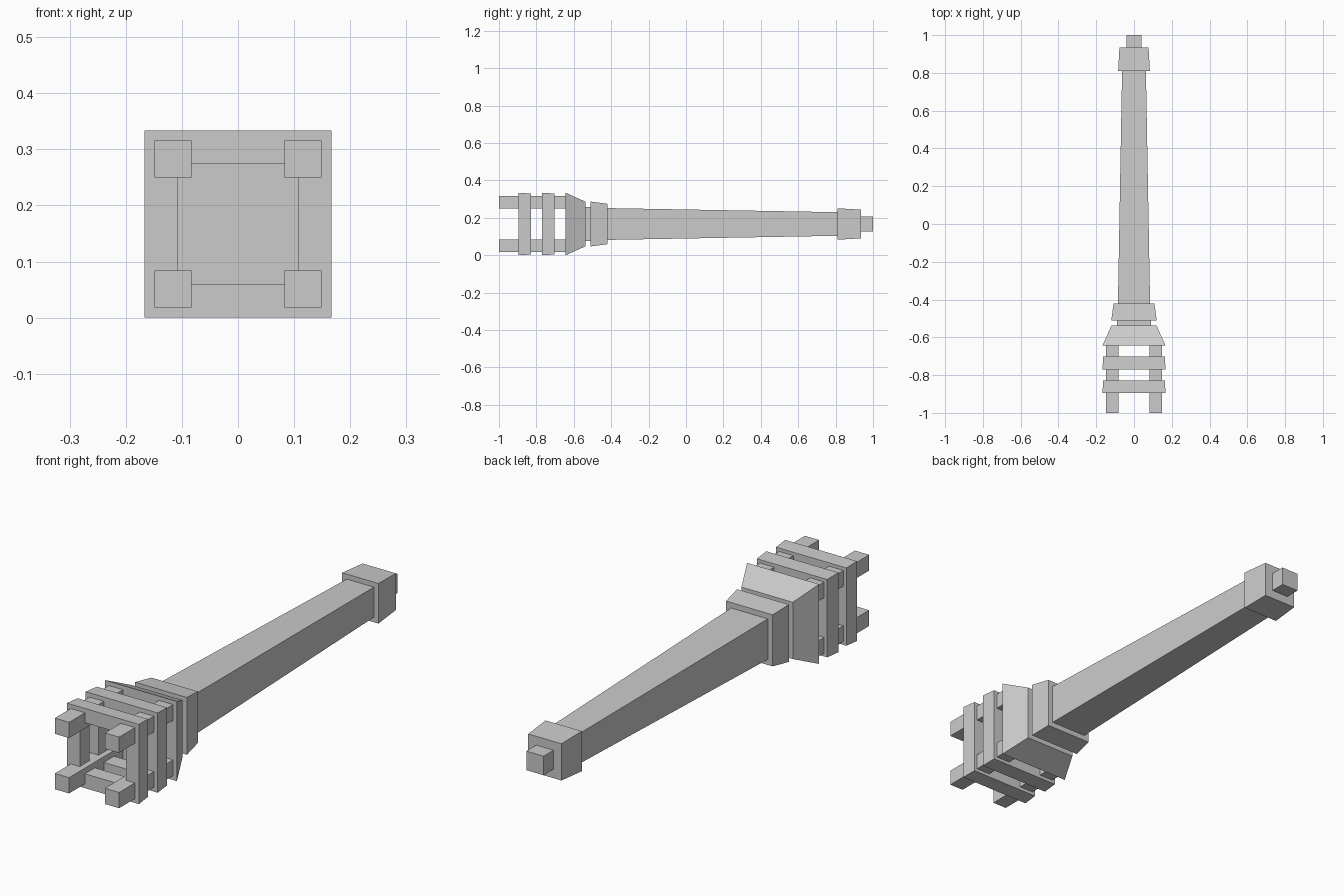
import bpy, bmesh

if "Cube" in bpy.data.objects:
    bpy.data.objects.remove(bpy.data.objects["Cube"])

CZ = 0.167  # height of the long axis


def add_object(name, bm):
    bmesh.ops.recalc_face_normals(bm, faces=bm.faces)
    mesh = bpy.data.meshes.new(name)
    bm.to_mesh(mesh)
    bm.free()
    obj = bpy.data.objects.new(name, mesh)
    bpy.context.collection.objects.link(obj)
    return obj


def square(bm, y, half, cx=0, cz=CZ):
    corners = ((-1, -1), (1, -1), (1, 1), (-1, 1))
    return [bm.verts.new((cx + sx * half, y, cz + sz * half)) for sx, sz in corners]


def bridge(bm, a, b):
    for i in range(4):
        j = (i + 1) % 4
        bm.faces.new((a[i], a[j], b[j], b[i]))


def tapered_block(name, y0, y1, h0, h1, cx=0, cz=CZ):
    bm = bmesh.new()
    a, b = square(bm, y0, h0, cx, cz), square(bm, y1, h1, cx, cz)
    bridge(bm, a, b)
    bm.faces.new(a)
    bm.faces.new(b)
    return add_object(name, bm)


def square_ring(name, y0, y1, h0, h1, inner):
    bm = bmesh.new()
    loops = [square(bm, y, h) for y, h in ((y0, h0), (y1, h1), (y1, inner), (y0, inner))]
    for i in range(4):
        bridge(bm, loops[i], loops[(i + 1) % 4])
    return add_object(name, bm)


# Main body, from the flared base to the tip
tapered_block("flared_base", -0.643, -0.537, 0.167, 0.119)
tapered_block("neck", -0.54, -0.505, 0.09, 0.09)
tapered_block("collar", -0.51, -0.42, 0.12, 0.108)
tapered_block("shaft", -0.42, 0.812, 0.085, 0.063)
tapered_block("end_cap", 0.81, 0.935, 0.084, 0.077)
tapered_block("tip", 0.935, 1.0, 0.04, 0.04)

# Open square frames around the prongs
square_ring("front_frame", -0.895, -0.829, 0.167, 0.163, 0.107)
square_ring("rear_frame", -0.77, -0.702, 0.167, 0.163, 0.107)

# Four corner prongs
for sx, side in ((-1, "left"), (1, "right")):
    for sz, level in ((-1, "lower"), (1, "upper")):
        tapered_block(f"{level}_{side}_prong", -1.0, -0.64, 0.033, 0.033,
                      sx * 0.116, CZ + sz * 0.116)
